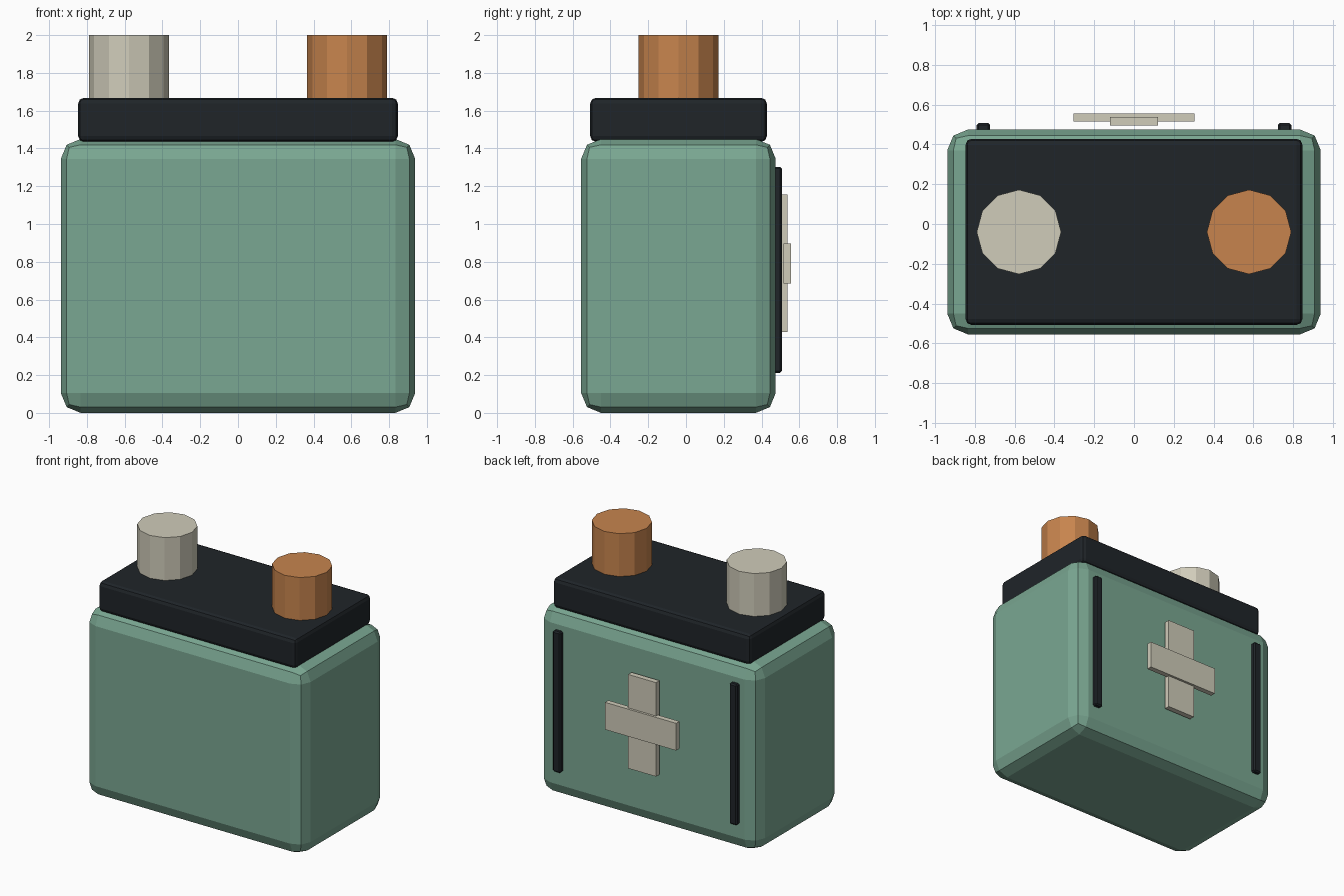
import bpy
import bmesh
from mathutils import Matrix

if "Cube" in bpy.data.objects:
    bpy.data.objects.remove(bpy.data.objects["Cube"])


def material(name, rgb):
    m = bpy.data.materials.new(name)
    m.diffuse_color = (*rgb, 1)
    m.use_nodes = True
    m.node_tree.nodes["Principled BSDF"].inputs["Base Color"].default_value = m.diffuse_color
    return m


GREEN = material("green_case", (0.195, 0.386, 0.287))
DARK = material("dark_plastic", (0.014, 0.018, 0.022))
CREAM = material("cream_metal", (0.63, 0.604, 0.491))
COPPER = material("copper", (0.571, 0.231, 0.076))


def finish(name, bm, mat):
    mesh = bpy.data.meshes.new(name)
    bm.to_mesh(mesh)
    bm.free()
    mesh.materials.append(mat)
    obj = bpy.data.objects.new(name, mesh)
    bpy.context.collection.objects.link(obj)
    return obj


def box(name, x, y, z, mat, bevel=0, segments=2):
    """Box from (min, max) ranges, with an optional rounded edge."""
    bm = bmesh.new()
    bmesh.ops.create_cube(bm, size=1)
    ranges = (x, y, z)
    bmesh.ops.scale(bm, vec=[b - a for a, b in ranges], verts=bm.verts)
    bmesh.ops.translate(bm, vec=[(a + b) / 2 for a, b in ranges], verts=bm.verts)
    obj = finish(name, bm, mat)
    if bevel:
        mod = obj.modifiers.new("edges", 'BEVEL')
        mod.width = bevel
        mod.segments = segments
    return obj


def terminal(name, x, mat):
    """Twelve-sided post sunk into the lid."""
    bm = bmesh.new()
    bmesh.ops.create_cone(bm, cap_ends=True, segments=12, radius1=0.212,
                          radius2=0.212, depth=0.38,
                          matrix=Matrix.Translation((x, -0.04, 1.81)))
    # turn so corners lie on the x and y axes
    return finish(name, bm, mat)


# Case and lid
box("case", (-0.938, 0.938), (-0.555, 0.475), (0, 1.45), GREEN, 0.105)
box("lid", (-0.846, 0.846), (-0.507, 0.428), (1.435, 1.668), DARK, 0.03)

# Terminals
terminal("left_terminal", -0.578, CREAM)
terminal("right_terminal", 0.578, COPPER)

# Rear guard strips
for side, x in (("left", -0.757), ("right", 0.757)):
    box(side + "_rear_strip", (x - 0.033, x + 0.033), (0.445, 0.508),
        (0.212, 1.303), DARK, 0.01, 1)

# Plus sign on the rear, standing just off the case
box("plus_upright", (-0.12, 0.12), (0.496, 0.538), (0.427, 1.155), CREAM)
box("plus_crossbar", (-0.305, 0.305), (0.515, 0.556), (0.685, 0.896), CREAM)
